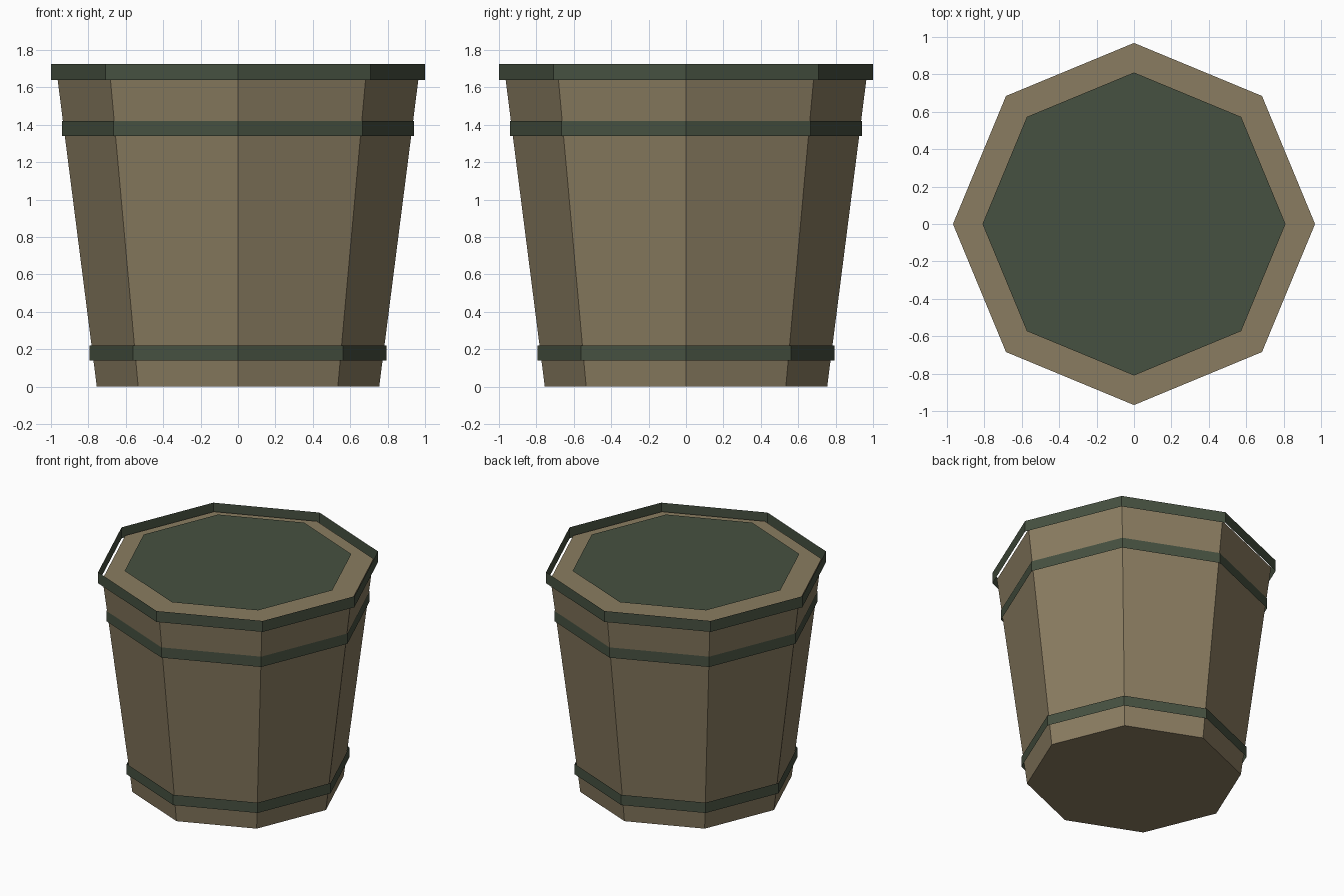
import bpy, bmesh, math

if "Cube" in bpy.data.objects:
    bpy.data.objects.remove(bpy.data.objects["Cube"])

SIDES = 8


def material(name, rgb):
    m = bpy.data.materials.new(name)
    m.diffuse_color = (*rgb, 1.0)
    m.use_nodes = True
    m.node_tree.nodes["Principled BSDF"].inputs["Base Color"].default_value = m.diffuse_color
    return m


wood = material("weathered wood", (0.255, 0.203, 0.119))
green = material("dark green", (0.062, 0.082, 0.052))


def ring(bm, r, z):
    """Octagon of vertices with corners on the x and y axes."""
    return [bm.verts.new((r * math.cos(a), r * math.sin(a), z))
            for a in (2 * math.pi * i / SIDES for i in range(SIDES))]


def loft(name, mat, profile, cap_bottom=False, cap_top=False):
    """Join octagons given as (radius, height), with optional caps."""
    bm = bmesh.new()
    rings = [ring(bm, r, z) for r, z in profile]
    for low, high in zip(rings, rings[1:]):
        for i in range(SIDES):
            j = (i + 1) % SIDES
            bm.faces.new((low[i], low[j], high[j], high[i]))
    if cap_bottom:
        bm.faces.new(rings[0][::-1])
    if cap_top:
        bm.faces.new(rings[-1])
    mesh = bpy.data.meshes.new(name)
    bm.to_mesh(mesh)
    bm.free()
    mesh.materials.append(mat)
    obj = bpy.data.objects.new(name, mesh)
    bpy.context.collection.objects.link(obj)
    return obj


# Tapered tub body
loft("tub_body", wood, [(0.755, 0.0), (0.968, 1.67)], True, True)

# Thin upright hoops, open above and below
for name, r, z0, z1 in (("lower_hoop", 0.795, 0.14, 0.22),
                        ("upper_hoop", 0.94, 1.34, 1.42),
                        ("rim_hoop", 1.0, 1.64, 1.725)):
    loft(name, green, [(r, z0), (r, z1)])

# Flat panel set just above the wooden top
loft("top_panel", green, [(0.81, 1.72)], cap_top=True)
